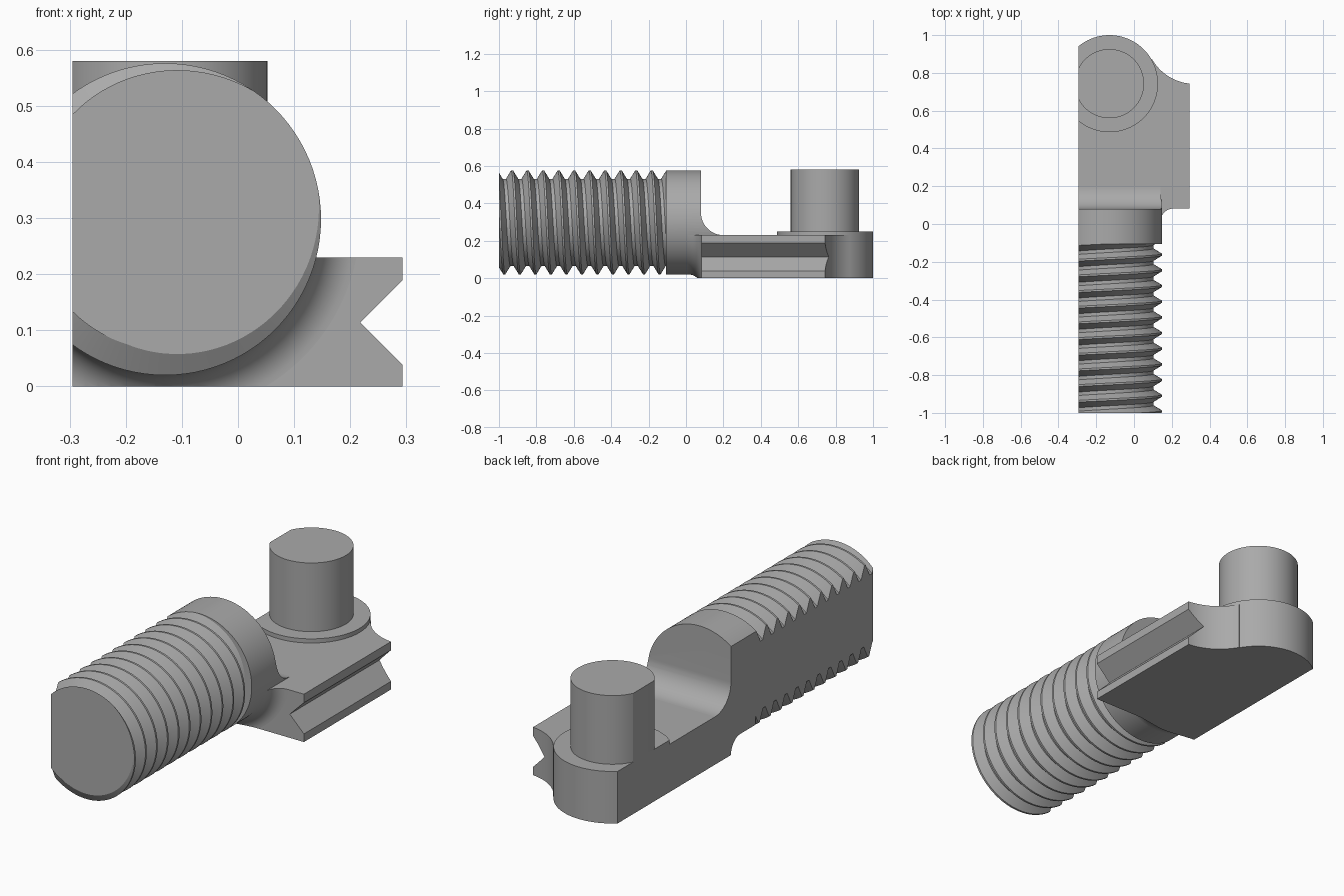
import bpy, bmesh
from math import sin, cos, pi, atan2
from mathutils import Vector

if "Cube" in bpy.data.objects:
    bpy.data.objects.remove(bpy.data.objects["Cube"])

AX, AZ = -0.13, 0.298          # screw axis
R, ROOT = 0.278, 0.233         # thread crest and root radius
PITCH = 0.083
SIDE = -0.295                  # flat cut along the whole left-over side
PIN_Y = 0.743
SEG = 96

steel = bpy.data.materials.new("grey_steel")
GREY = (0.4, 0.4, 0.4, 1)
steel.use_nodes = True
steel.diffuse_color = GREY
steel.node_tree.nodes["Principled BSDF"].inputs["Base Color"].default_value = GREY


def clip(bm, co, outward):
    """Slice off everything beyond a plane and close the cut."""
    res = bmesh.ops.bisect_plane(bm, geom=bm.verts[:] + bm.edges[:] + bm.faces[:], dist=1e-6,
                                 plane_co=co, plane_no=outward, clear_outer=True)
    edges = [e for e in res["geom_cut"] if isinstance(e, bmesh.types.BMEdge)]
    bmesh.ops.edgenet_fill(bm, edges=edges)


def finish(bm, name):
    bmesh.ops.recalc_face_normals(bm, faces=bm.faces[:])
    me = bpy.data.meshes.new(name)
    bm.to_mesh(me)
    bm.free()
    ob = bpy.data.objects.new(name, me)
    bpy.context.collection.objects.link(ob)
    me.materials.append(steel)
    return ob


def shade(ob):
    bpy.ops.object.select_all(action='DESELECT')
    ob.select_set(True)
    bpy.context.view_layer.objects.active = ob
    bpy.ops.object.shade_smooth_by_angle(angle=0.5)


def prism(points, direction):
    """Solid from a planar outline pushed along a direction."""
    bm = bmesh.new()
    face = bm.faces.new([bm.verts.new(p) for p in points])
    ext = bmesh.ops.extrude_face_region(bm, geom=[face], use_keep_orig=True)
    moved = [v for v in ext["geom"] if isinstance(v, bmesh.types.BMVert)]
    bmesh.ops.translate(bm, verts=moved, vec=direction)
    return bm


def revolve(profile):
    """Solid of (radius, y) points turned about the screw axis."""
    bm = bmesh.new()
    rings = [[bm.verts.new((AX + r * sin(2 * pi * i / SEG), y, AZ + r * cos(2 * pi * i / SEG)))
              for i in range(SEG)] for r, y in profile]
    for a, b in zip(rings, rings[1:]):
        for i in range(SEG):
            j = (i + 1) % SEG
            bm.faces.new((a[i], a[j], b[j], b[i]))
    bm.faces.new(rings[0])
    bm.faces.new(rings[-1])
    return bm


def arc(cx, cy, r, a0, a1, n):
    return [(cx + r * cos(a0 + (a1 - a0) * i / n), cy + r * sin(a0 + (a1 - a0) * i / n))
            for i in range(n + 1)]


def carve(ob, cutter):
    """Subtract a helper solid, then drop the helper."""
    cutter.hide_render = True
    mod = ob.modifiers.new("cut", 'BOOLEAN')
    mod.operation, mod.solver, mod.object = 'DIFFERENCE', 'EXACT', cutter
    bpy.context.view_layer.objects.active = ob
    bpy.ops.object.modifier_apply(modifier=mod.name)
    bpy.data.objects.remove(cutter)


# Threaded shaft: one helical ridge profile wound around the axis
bm = bmesh.new()
tooth = [(-0.06, R), (0.06, R), (0.39, ROOT), (0.61, ROOT)]
levels = [(-0.93 + PITCH * (turn + t), r) for turn in range(-3, 13) for t, r in tooth]
cols = [[bm.verts.new((AX + r * sin(2 * pi * i / SEG), y + PITCH * i / SEG,
                       AZ + r * cos(2 * pi * i / SEG))) for y, r in levels] for i in range(SEG)]
for i in range(SEG):
    last = i == SEG - 1
    a, b = cols[i], cols[0][len(tooth):] if last else cols[i + 1]
    for k in range(len(b) - 1):
        bm.faces.new((a[k], b[k], b[k + 1], a[k + 1]))
clip(bm, (0, -1, 0), (0, -1, 0))
clip(bm, (0, -0.107, 0), (0, 1, 0))
clip(bm, (SIDE, 0, 0), (-1, 0, 0))
shade(finish(bm, "threaded_shaft"))

# Plain collar, hollowed at the back into a rounded step
bm = revolve([(R, -0.107), (R, 0.2)])
clip(bm, (SIDE, 0, 0), (-1, 0, 0))
collar = finish(bm, "collar")
step = [(0.3, 0.7), (0.08, 0.7)] + arc(0.2, 0.35, 0.12, pi, 1.5 * pi, 16) + [(0.3, 0.23)]
carve(collar, finish(prism([(-0.5, y, z) for y, z in step], Vector((1, 0, 0))), "step_cutter"))
shade(collar)

# Flared fillet joining the collar to the block
flare = arc(R + 0.07, 0.012, 0.07, pi, pi / 2, 12)
bm = revolve([(0.2, 0.012)] + flare + [(R + 0.07, 0.086)])
clip(bm, (0, 0, 0), (0, 0, -1))
clip(bm, (0, 0, 0.23), (0, 0, 1))
clip(bm, (SIDE, 0, 0), (-1, 0, 0))
shade(finish(bm, "flare"))

# Flat block with a concave shoulder running into the round end
lean = atan2(0.255, 0.45)
shoulder = arc(0.32, 1.0, 0.258, 1.5 * pi - 0.105, pi + lean, 16)
plan = [(SIDE, 0.082), (0.293, 0.082)] + shoulder + [(AX, PIN_Y), (SIDE, PIN_Y)]
block = finish(prism([(x, y, 0) for x, y in plan], Vector((0, 0, 0.23))), "block")
vee = [(0.218, 0.114), (0.318, 0.014), (0.318, 0.214)]
carve(block, finish(prism([(x, -0.1, z) for x, z in vee], Vector((0, 1.2, 0))), "groove_cutter"))
shade(block)

# Round end and upright pin
for name, radius, z0, z1 in (("round_end", 0.257, 0, 0.25), ("pin", 0.183, 0.2, 0.58)):
    circle = arc(AX, PIN_Y, radius, 0, 2 * pi, SEG)[:-1]
    bm = prism([(x, y, z0) for x, y in circle], Vector((0, 0, z1 - z0)))
    clip(bm, (SIDE, 0, 0), (-1, 0, 0))
    shade(finish(bm, name))
